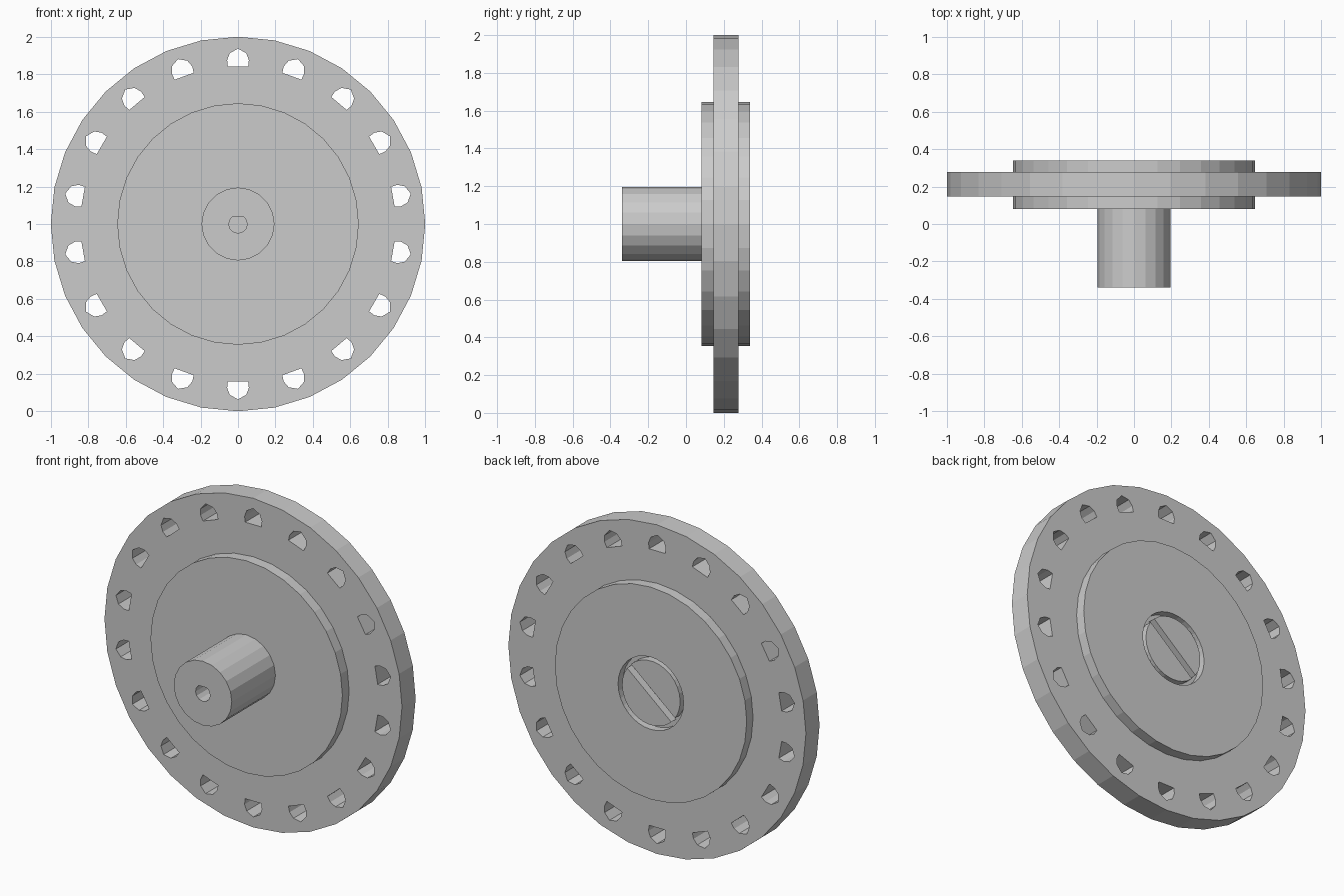
import bpy, bmesh
from math import sin, cos, pi, radians, asin

if "Cube" in bpy.data.objects:
    bpy.data.objects.remove(bpy.data.objects["Cube"])

CZ = 1.0  # height of the wheel axis


def arc(r, a0, a1, n):
    return [(r * cos(a0 + (a1 - a0) * i / n), r * sin(a0 + (a1 - a0) * i / n))
            for i in range(n + 1)]


def circle(r, n):
    return arc(r, 0, 2 * pi, n)[:-1]


def turn(pts, a):
    return [(x * cos(a) - y * sin(a), x * sin(a) + y * cos(a)) for x, y in pts]


def finish(name, bm):
    bmesh.ops.remove_doubles(bm, verts=bm.verts, dist=1e-5)
    bmesh.ops.recalc_face_normals(bm, faces=bm.faces)
    me = bpy.data.meshes.new(name)
    bm.to_mesh(me)
    bm.free()
    for p in me.polygons:
        p.use_smooth = False
    ob = bpy.data.objects.new(name, me)
    ob.location.z = CZ
    bpy.context.collection.objects.link(ob)
    return ob


def plate(name, loops, y0, y1):
    """Flat outline in x/z (inner loops become holes), extruded from y0 to y1."""
    cu = bpy.data.curves.new(name + "_outline", 'CURVE')
    cu.dimensions = '2D'
    cu.fill_mode = 'BOTH'
    cu.extrude = (y1 - y0) / 2
    for pts in loops:
        sp = cu.splines.new('POLY')
        sp.points.add(len(pts) - 1)
        for p, (x, z) in zip(sp.points, pts):
            p.co = (x, z, 0, 1)
        sp.use_cyclic_u = True
    tmp = bpy.data.objects.new(name + "_tmp", cu)
    bpy.context.collection.objects.link(tmp)
    dg = bpy.context.evaluated_depsgraph_get()
    me = bpy.data.meshes.new_from_object(tmp.evaluated_get(dg))
    bm = bmesh.new()
    bm.from_mesh(me)
    bpy.data.objects.remove(tmp)
    bpy.data.curves.remove(cu)
    bpy.data.meshes.remove(me)
    for v in bm.verts:
        x, z, d = v.co
        v.co = (x, (y0 + y1) / 2 - d, z)
    return finish(name, bm)


def lathe(name, profile, n):
    """Revolve (radius, y) points around the y axis."""
    bm = bmesh.new()
    rings = []
    for r, y in profile:
        if r == 0:
            rings.append([bm.verts.new((0, y, 0))] * n)
        else:
            rings.append([bm.verts.new((x, y, z)) for x, z in circle(r, n)])
    for a, b in zip(rings, rings[1:]):
        for i in range(n):
            j = (i + 1) % n
            quad = list(dict.fromkeys((a[i], a[j], b[j], b[i])))
            bm.faces.new(quad)
    return finish(name, bm)


# Outer plate with 18 flat-based round windows
half = [(0.054, 0.84), (0.058, 0.875), (0.044, 0.912)]
window = half + [(0, 0.937)] + [(-x, z) for x, z in reversed(half)]
windows = [turn(window, radians(20 * i)) for i in range(18)]
plate("outer_plate", [circle(1.0, 32), circle(0.64, 32)] + windows, 0.146, 0.277)

# Hub with a round recess in its back
lathe("hub", [(0, 0.081), (0.645, 0.081), (0.645, 0.338), (0.255, 0.338),
              (0.22, 0.338), (0.22, 0.29), (0, 0.29)], 32)

# Shaft with a D-shaped bore, flat on top
a = asin(0.04 / 0.049)
bore = arc(0.049, pi - a, 2 * pi + a, 10)
plate("shaft", [circle(0.195, 20), bore], -0.338, 0.082)

# Slotted screw head: two half discs with the slot between them
R, gap = 0.195, 0.02
b = asin(gap / R)
side = arc(R, b, pi - b, 14)
halves = [turn(side, radians(40)), turn(side, radians(220))]
plate("screw_head", halves, 0.289, 0.335)
